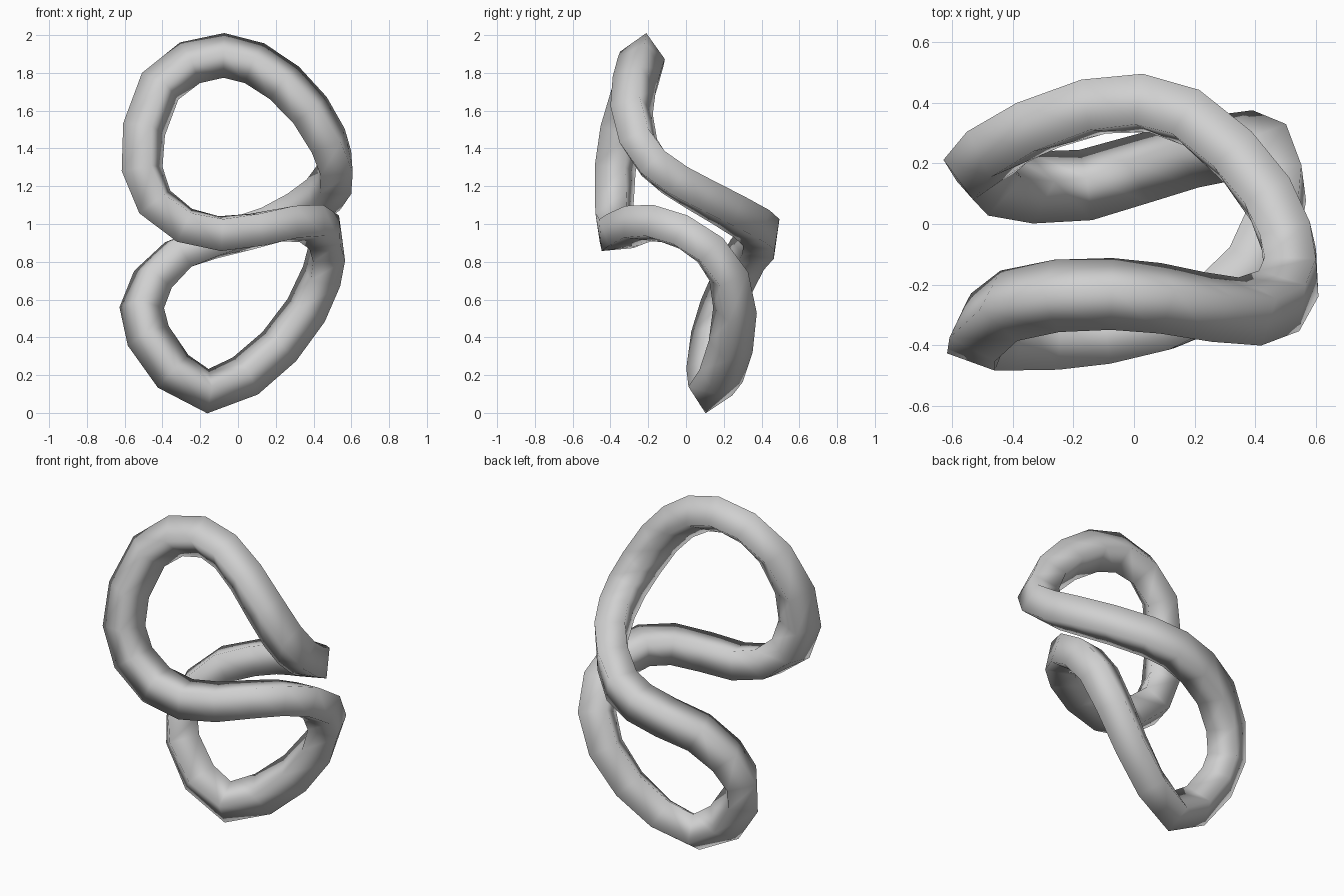
import bpy
import bmesh
import math
from mathutils import Quaternion, Vector

default_cube = bpy.data.objects.get("Cube")
if default_cube:
    bpy.data.objects.remove(default_cube, do_unlink=True)


def make_material(name, colour):
    material = bpy.data.materials.new(name)
    material.use_nodes = True
    material.diffuse_color = colour
    shader = material.node_tree.nodes["Principled BSDF"]
    shader.inputs["Base Color"].default_value = colour
    shader.inputs["Roughness"].default_value = 0.6
    return material


def sample_closed_path(path, count):
    """Return evenly stepped centres on a smooth closed curve through the path."""
    centres = []
    for step in range(count):
        index, t = divmod(step * len(path) / count, 1)
        a, b, c, d = (Vector(path[(int(index) + k - 1) % len(path)]) for k in range(4))
        centres.append(b + (c - a) * t / 2
                       + (a - b * 2.5 + c * 2 - d / 2) * t ** 2
                       + (b * 3 - a - c * 3 + d) * t ** 3 / 2)
    return centres


def make_square_tube(name, path, count, radius, first_corner, twist, material):
    """Sweep a four-cornered section round a closed path, twisting it steadily."""
    centres = sample_closed_path(path, count)
    tangents = [(centres[(i + 1) % count] - centres[i - 1]).normalized()
                for i in range(count)]

    # Carry the corner direction along the path without twist
    corner = Vector(first_corner)
    corner = (corner - tangents[0] * corner.dot(tangents[0])).normalized()
    start = corner.copy()
    corners = []
    for i in range(count):
        corners.append(corner.copy())
        turn = tangents[i].rotation_difference(tangents[(i + 1) % count])
        corner = turn @ corner

    # Choose the nearest total twist that closes the seam on a corner
    gap = math.atan2(corner.cross(start).dot(tangents[0]), corner.dot(start))
    quarter = math.pi / 2
    shift = round((twist - gap) / quarter)
    twist = gap + shift * quarter

    bm = bmesh.new()
    rings = []
    for i, (centre, tangent) in enumerate(zip(centres, tangents)):
        ring = []
        for side in range(4):
            spin = Quaternion(tangent, twist * i / count + side * quarter)
            ring.append(bm.verts.new(centre + spin @ corners[i] * radius))
        rings.append(ring)
    for i, ring in enumerate(rings):
        last = i == count - 1
        following = rings[0] if last else rings[i + 1]
        offset = shift if last else 0
        for side in range(4):
            bm.faces.new((ring[side], ring[(side + 1) % 4],
                          following[(side + 1 + offset) % 4],
                          following[(side + offset) % 4]))
    bmesh.ops.recalc_face_normals(bm, faces=bm.faces)
    for face in bm.faces:
        face.smooth = True

    mesh = bpy.data.meshes.new(name)
    bm.to_mesh(mesh)
    bm.free()
    mesh.materials.append(material)
    tube = bpy.data.objects.new(name, mesh)
    bpy.context.collection.objects.link(tube)
    return tube


# Strand crossing in front of the waist and rising to the crown
front_strand = [
    (.1, -.33, .97), (-.2, -.38, .96), (-.45, -.38, 1.13),
    (-.51, -.36, 1.42), (-.39, -.26, 1.76),
]
# Upper loop, from its crown down the other side
upper_loop = [
    (-.12, -.23, 1.89), (.13, -.25, 1.83), (.36, -.29, 1.63),
    (.5, -.23, 1.39), (.51, -.07, 1.24),
]
# Strand crossing behind the waist
back_strand = [
    (.41, .14, 1.12), (.19, .35, 1), (-.05, .4, .93), (-.33, .32, .83),
]
# Lower loop, round the bottom and up to the front strand
lower_loop = [
    (-.5, .21, .61), (-.46, .14, .38), (-.21, .12, .12),
    (.09, .2, .23), (.34, .26, .51), (.46, .2, .78),
    (.46, 0, .95), (.34, -.2, 1.01),
]

grey = make_material("plain grey", (0.63, 0.63, 0.63, 1))
make_square_tube(
    "twisted_ring",
    front_strand + upper_loop + back_strand + lower_loop,
    count=34,
    radius=0.12,
    first_corner=(0, -1, -1),
    twist=math.radians(-196),
    material=grey,
)
